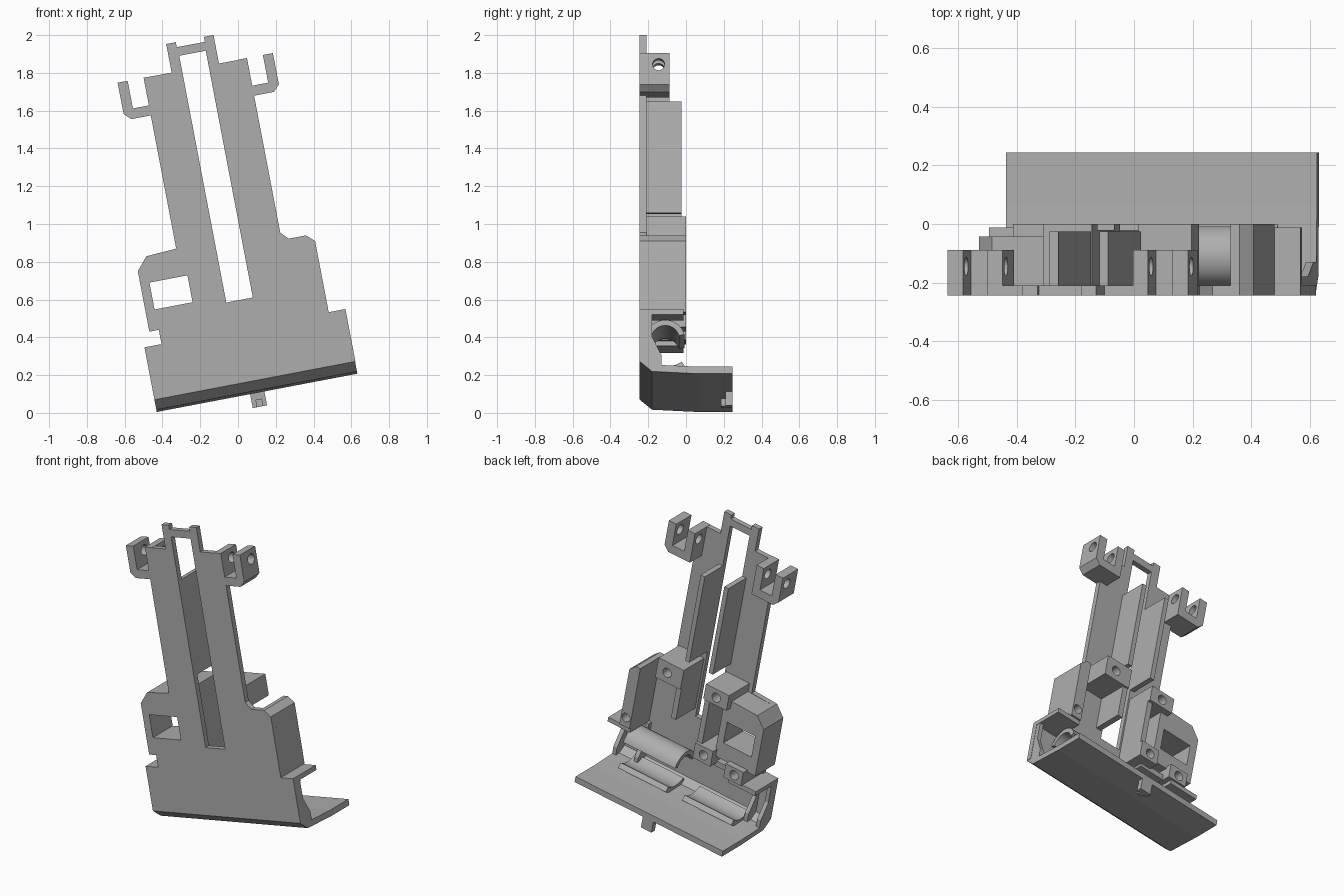
import bpy, bmesh, math
from mathutils import Matrix

cube = bpy.data.objects.get("Cube")
if cube:
    bpy.data.objects.remove(cube, do_unlink=True)

GREY = (0.42, 0.42, 0.42, 1)
mat = bpy.data.materials.new("plain grey")
mat.use_nodes = True
mat.diffuse_color = GREY
mat.node_tree.nodes["Principled BSDF"].inputs["Base Color"].default_value = GREY

# The whole bracket leans: parts are drawn upright as (across, depth, up)
LEAN = Matrix.Translation((-0.43, 0, 0.005)) @ Matrix.Rotation(math.radians(-10.8), 4, 'Y')
MID = 0.5415          # centre line across
FRONT, BACK = -0.245, -0.21


def make(name, bm):
    bmesh.ops.recalc_face_normals(bm, faces=bm.faces)
    bm.transform(LEAN)
    mesh = bpy.data.meshes.new(name)
    bm.to_mesh(mesh)
    bm.free()
    ob = bpy.data.objects.new(name, mesh)
    bpy.context.collection.objects.link(ob)
    mesh.materials.append(mat)
    return ob


def extrude(name, points, shift):
    bm = bmesh.new()
    face = bm.faces.new([bm.verts.new(p) for p in points])
    moved = bmesh.ops.extrude_face_region(bm, geom=[face])["geom"]
    bmesh.ops.translate(bm, vec=shift,
                        verts=[v for v in moved if isinstance(v, bmesh.types.BMVert)])
    return make(name, bm)


def slab(name, outline, y0, y1):
    return extrude(name, [(u, y0, w) for u, w in outline], (0, y1 - y0, 0))


def box(name, u0, u1, y0, y1, w0, w1):
    return slab(name, [(u0, w0), (u1, w0), (u1, w1), (u0, w1)], y0, y1)


def bar(name, section, u0, u1):
    return extrude(name, [(u0, y, w) for y, w in section], (u1 - u0, 0, 0))


def rod(name, centre, radius, depth, axis):
    bm = bmesh.new()
    bmesh.ops.create_cone(bm, cap_ends=True, segments=24, radius1=radius,
                          radius2=radius, depth=depth)
    bm.transform(Matrix.Translation(centre) @ Matrix.Rotation(math.pi / 2, 4, axis))
    return make(name, bm)


def cut(ob, cutter):
    mod = ob.modifiers.new("cut", 'BOOLEAN')
    mod.operation, mod.solver, mod.object = 'DIFFERENCE', 'EXACT', cutter
    bpy.context.view_layer.objects.active = ob
    bpy.ops.object.modifier_apply(modifier=mod.name)
    bpy.data.objects.remove(cutter, do_unlink=True)


def smooth(ob):
    bpy.ops.object.select_all(action='DESELECT')
    ob.select_set(True)
    bpy.context.view_layer.objects.active = ob
    bpy.ops.object.shade_smooth_by_angle()


def arc(cy, cw, radius, start, end, n=14):
    angles = [math.radians(start + (end - start) * i / n) for i in range(n + 1)]
    return [(cy + radius * math.cos(a), cw + radius * math.sin(a)) for a in angles]


# Front plate with its long slot and side window
plate = slab("front_plate", [
    (0, 0.066), (1.083, 0.066), (1.083, 0.348), (0.993, 0.348), (0.993, 0.732),
    (0.951, 0.77), (0.858, 0.77), (0.82, 0.81), (0.82, 1.75), (0.669, 1.75),
    (0.669, 1.904), (0.617, 1.904), (0.617, 1.877), (0.466, 1.877), (0.466, 1.904),
    (0.414, 1.904), (0.414, 1.75), (0.263, 1.75), (0.263, 0.83), (0.1, 0.82),
    (0.041, 0.75), (0.041, 0.425), (0.092, 0.425), (0.092, 0.348), (0, 0.348)],
    FRONT, BACK)
cut(plate, box("slot_cutter", 0.47, 0.613, -0.4, 0.1, 0.5, 1.83))
cut(plate, box("window_cutter", 0.09, 0.295, -0.4, 0.1, 0.535, 0.68))

# Forked hinge lugs at the top, with a pin hole through both arms
lug = [(0.768, 1.548), (0.926, 1.548), (0.96, 1.582), (0.96, 1.751),
       (0.906, 1.751), (0.906, 1.602), (0.82, 1.602), (0.82, 1.751), (0.768, 1.751)]
for side, flip in (("left", False), ("right", True)):
    points = [(2 * MID - u, w) for u, w in lug] if flip else lug
    fork = slab(side + "_hinge_lug", points, FRONT, -0.088)
    middle = 2 * MID - 0.864 if flip else 0.864
    cut(fork, rod("pin_cutter", (middle, -0.145, 1.69), 0.032, 0.4, 'Y'))
    smooth(fork)

# Guide rails beside the slot
box("right_guide_rail", 0.44, 0.47, BACK, -0.025, 0.95, 1.55)
box("left_guide_rail", 0.613, 0.643, BACK, -0.025, 0.95, 1.55)

# Bottom tray with a chamfered front edge
bar("tray", [(FRONT, 0.066), (-0.18, 0.012), (0.06, 0), (0.245, 0), (0.245, 0.038),
             (0.06, 0.038), (-0.165, 0.048), (BACK, 0.085), (FRONT, 0.085)], 0, 1.081)
box("tray_tab", 0.503, 0.58, 0.21, 0.245, -0.075, 0.01)
box("tray_tab_foot", 0.525, 0.56, 0.185, 0.215, -0.075, -0.035)

# Side shelves and the end ribs beneath them
box("left_shelf", 0.92, 1.083, BACK, -0.012, 0.318, 0.348)
box("right_shelf", 0, 0.2, BACK, -0.012, 0.318, 0.348)
rib = [(BACK, 0.05), (-0.13, 0.045), (-0.13, 0.1), (-0.18, 0.2), (-0.18, 0.32), (BACK, 0.32)]
for name, u in (("right_end_rib", 0.0), ("right_inner_rib", 0.09),
                ("left_inner_rib", 0.9), ("left_end_rib", 1.055)):
    bar(name, rib, u, u + 0.026)

# Window frame block
frame = slab("window_block", [(0.041, 0.425), (0.34, 0.425), (0.34, 0.83), (0.1, 0.82),
                              (0.041, 0.75)], BACK, -0.042)
cut(frame, box("window_cutter", 0.09, 0.295, -0.4, 0.1, 0.535, 0.68))

# Screw bosses, each a block with a blind hole in its back
bosses = {
    "upper_right_boss": (0.29, 0.46, 0.78, 0.885, 0.375, 0.83),
    "middle_right_boss": (0.33, 0.46, 0.37, 0.475, 0.39, 0.42),
    "lower_right_boss": (0.1, 0.23, 0.345, 0.44, 0.16, 0.392),
    "upper_left_boss": (0.625, 0.81, 0.765, 0.9, 0.735, 0.83),
}
for name, (u0, u1, w0, w1, hu, hw) in bosses.items():
    boss = box(name, u0, u1, BACK, 0, w0, w1)
    cut(boss, rod("screw_cutter", (hu, 0, hw), 0.03, 0.2, 'X'))
    smooth(boss)
left_wall = slab("left_side_wall", [(0.92, 0.348), (0.993, 0.348), (0.993, 0.732),
                                    (0.951, 0.77), (0.92, 0.77)], BACK, 0)
cut(left_wall, rod("screw_cutter", (0.957, 0, 0.41), 0.028, 0.2, 'X'))
smooth(left_wall)

# Walls joining the bosses
box("right_slot_wall", 0.425, 0.46, BACK, -0.02, 0.47, 0.78)
box("left_slot_wall", 0.625, 0.66, BACK, -0.01, 0.55, 0.765)
box("right_lower_wall", 0.2, 0.4, BACK, -0.06, 0.35, 0.385)

# Curved cradles on the tray and the arched cover above them
trough = arc(-0.1, 0.2, 0.17, 235, 305) + arc(-0.1, 0.2, 0.135, 305, 235)
cover = arc(-0.11, 0.21, 0.105, 15, 165) + arc(-0.11, 0.21, 0.075, 165, 15)
for name, section, u0, u1 in (("left_cradle", trough, 0.6, 0.95),
                              ("right_cradle", trough, 0.12, 0.48),
                              ("arched_cover", cover, 0.57, 0.95)):
    smooth(bar(name, section, u0, u1))
